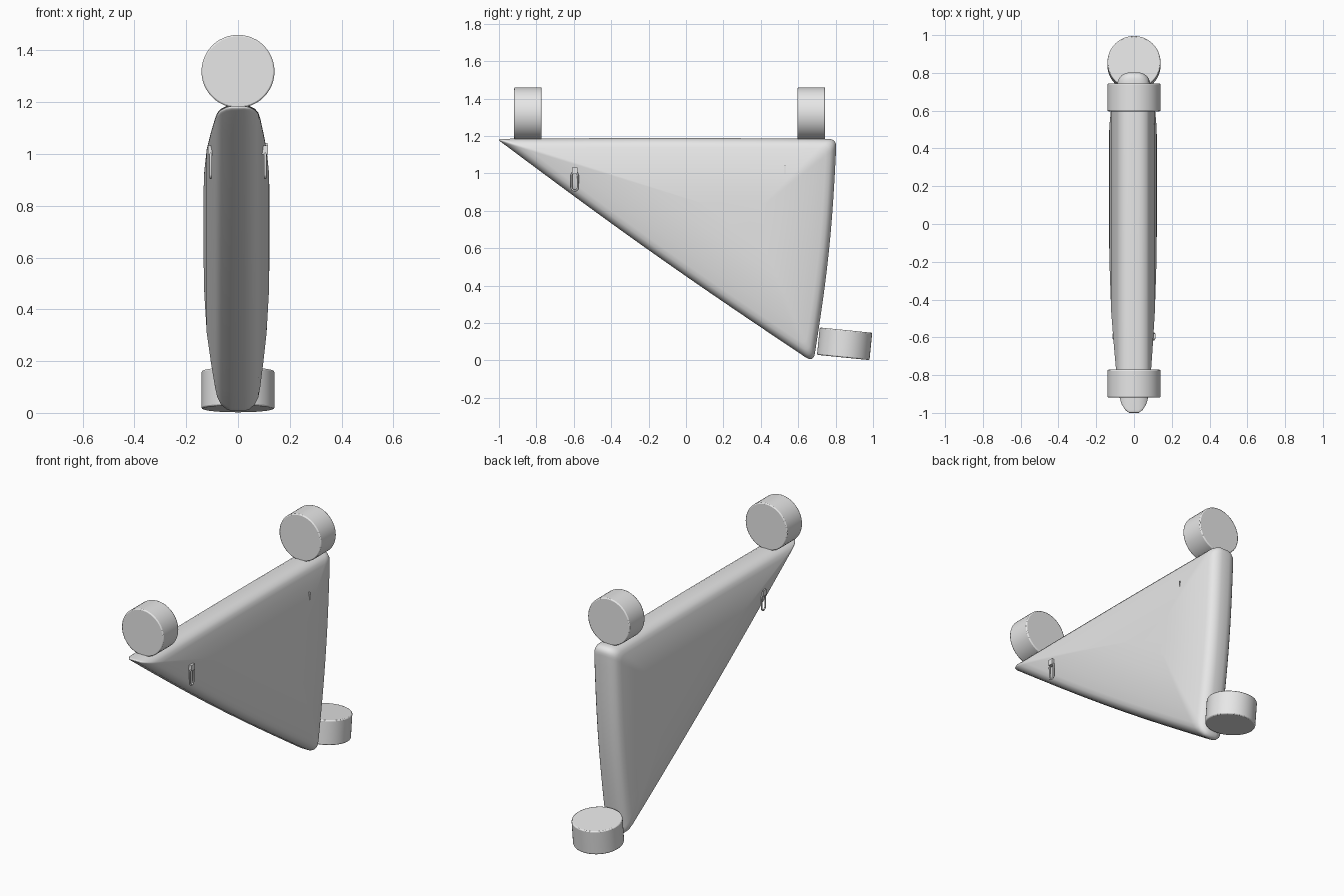
import bpy, bmesh, math
from mathutils import Vector

cube = bpy.data.objects.get("Cube")
if cube:
    bpy.data.objects.remove(cube, do_unlink=True)

GREY = (0.8, 0.8, 0.8, 1.0)
mat = bpy.data.materials.new("light_grey")
mat.use_nodes = True
mat.diffuse_color = GREY
mat.node_tree.nodes["Principled BSDF"].inputs["Base Color"].default_value = GREY


def finish(obj, angle=40):
    obj.data.materials.append(mat)
    bpy.ops.object.select_all(action='DESELECT')
    obj.select_set(True)
    bpy.context.view_layer.objects.active = obj
    bpy.ops.object.shade_smooth_by_angle(angle=math.radians(angle))
    return obj


def from_bmesh(name, bm, angle=40):
    bmesh.ops.recalc_face_normals(bm, faces=bm.faces)
    mesh = bpy.data.meshes.new(name)
    bm.to_mesh(mesh)
    bm.free()
    obj = bpy.data.objects.new(name, mesh)
    bpy.context.collection.objects.link(obj)
    return finish(obj, angle)


def bag_outline():
    """Rounded triangle in (y, z), its edges swelling slightly outward."""
    corners = [Vector((-1.013, 1.185)), Vector((0.684, -0.015)), Vector((0.808, 1.185))]
    rounding = [0.03, 0.06, 0.05]
    swell = [0.016, 0.018, 0.004]
    pts = []
    for i, c in enumerate(corners):
        prev, nxt = corners[i - 1], corners[(i + 1) % 3]
        p0 = c + (prev - c).normalized() * rounding[i]
        p2 = c + (nxt - c).normalized() * rounding[i]
        for k in range(7):
            t = k / 6
            pts.append(p0 * (1 - t) ** 2 + c * 2 * t * (1 - t) + p2 * t * t)
        end = nxt + (c - nxt).normalized() * rounding[(i + 1) % 3]
        along = (end - p2).normalized()
        out = Vector((along.y, -along.x))
        for k in range(1, 16):
            t = k / 16
            pts.append(p2.lerp(end, t) - out * -swell[i] * math.sin(math.pi * t)
                       if out.dot(c - Vector((0.335, 0.763))) > 0
                       else p2.lerp(end, t) - out * swell[i] * math.sin(math.pi * t))
    return pts


# Bag body: rings shrinking toward the middle of each side panel
centre = Vector((0.335, 0.763))
outline = bag_outline()
profile = [(1.0, 0.025), (0.99, 0.045), (0.965, 0.066), (0.93, 0.079), (0.88, 0.087),
           (0.75, 0.101), (0.6, 0.115), (0.4, 0.124), (0.2, 0.127)]
bm = bmesh.new()
rings = {}
for side in (-1, 1):
    for i, (s, x) in enumerate(profile):
        puff = 1 + (0.05 if side < 0 else -0.04) * min(1, (1 - s) * 3)
        rings[side, i] = [bm.verts.new((side * x * puff, *(centre + (p - centre) * s)))
                          for p in outline]


def bridge(a, b):
    n = len(a)
    for k in range(n):
        bm.faces.new((a[k], a[(k + 1) % n], b[(k + 1) % n], b[k]))


bridge(rings[-1, 0], rings[1, 0])
for side in (-1, 1):
    for i in range(len(profile) - 1):
        bridge(rings[side, i], rings[side, i + 1])
    bm.faces.new(rings[side, len(profile) - 1])
from_bmesh("bag_body", bm, 60)


# Round strap blocks with softened rims
def strap(name, location, tilt):
    bpy.ops.mesh.primitive_cylinder_add(vertices=48, radius=0.141, depth=0.147,
                                        location=location, rotation=(tilt, 0, 0))
    obj = bpy.context.object
    obj.name = name
    bevel = obj.modifiers.new("soft_rim", 'BEVEL')
    bevel.width = 0.006
    bevel.segments = 2
    bevel.limit_method = 'ANGLE'
    finish(obj)


strap("front_top_strap", (0, -0.845, 1.319), math.pi / 2)
strap("rear_top_strap", (0, 0.67, 1.319), math.pi / 2)
strap("lower_strap", (0, 0.848, 0.089), -0.1)


def box(name, location, size):
    bm = bmesh.new()
    bmesh.ops.create_cube(bm, size=1)
    for v in bm.verts:
        v.co = Vector(a * b for a, b in zip(v.co, size)) + Vector(location)
    from_bmesh(name, bm)


# Zip fittings on both sides: slider, hanging pull loop and end stop
for side, label in ((1, "left"), (-1, "right")):
    box(label + "_zip_slider", (side * 0.1, -0.595, 1.015), (0.03, 0.03, 0.035))
    box(label + "_zip_stop", (side * 0.104, 0.53, 1.02), (0.02, 0.005, 0.045))
    curve = bpy.data.curves.new(label + "_zip_pull", 'CURVE')
    curve.dimensions = '3D'
    curve.bevel_depth = 0.005
    curve.bevel_resolution = 2
    loop = curve.splines.new('POLY')
    count = 24
    loop.points.add(count - 1)
    for k, p in enumerate(loop.points):
        a = math.tau * k / count
        stretch = 0.032 if math.sin(a) >= 0 else -0.032
        p.co = (side * 0.105, -0.595 + 0.017 * math.cos(a),
                0.957 + stretch + 0.017 * math.sin(a), 1)
    loop.use_cyclic_u = True
    pull = bpy.data.objects.new(label + "_zip_pull", curve)
    bpy.context.collection.objects.link(pull)
    curve.materials.append(mat)
